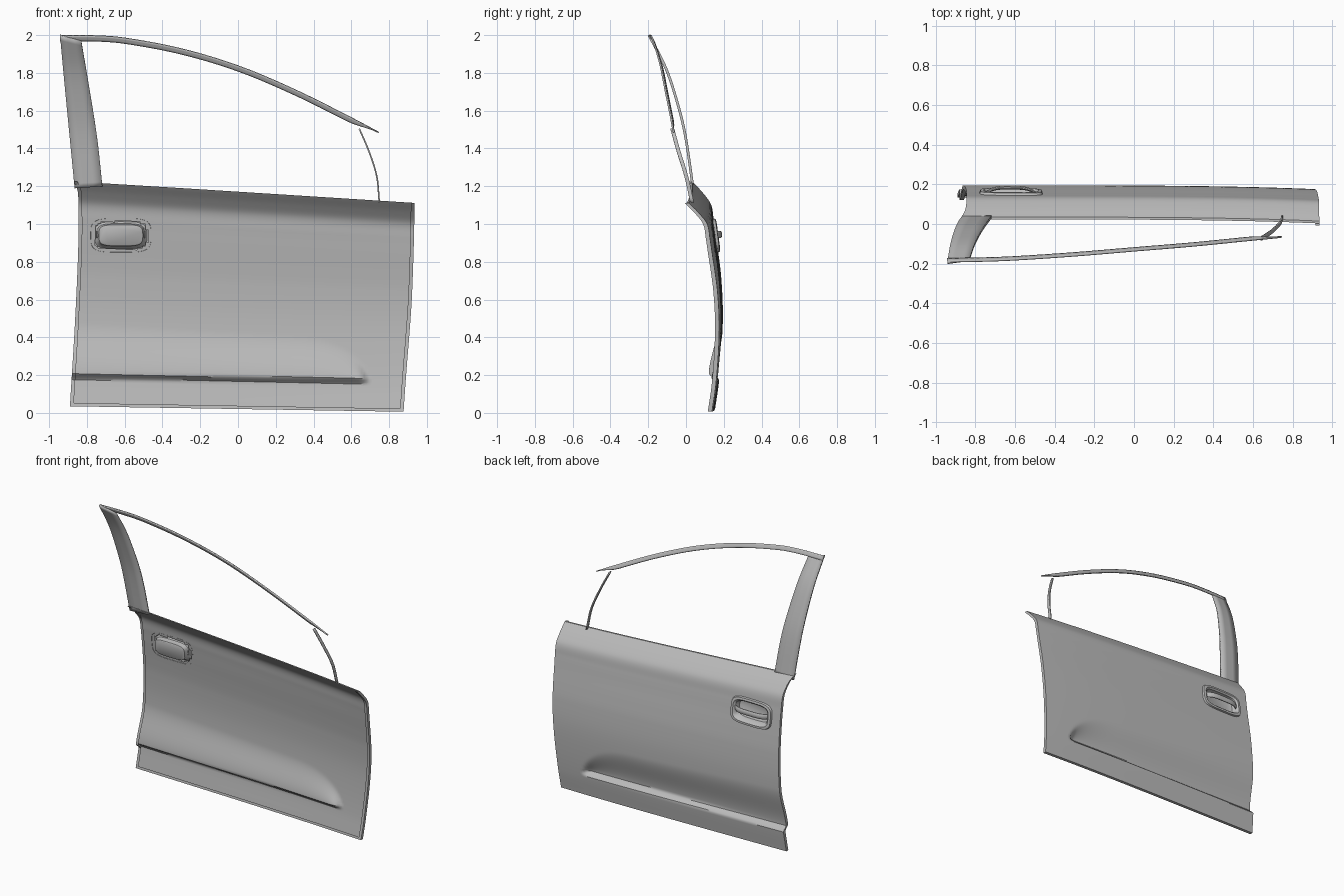
import bpy, bmesh, math
from mathutils import Vector

cube = bpy.data.objects.get("Cube")
if cube:
    bpy.data.objects.remove(cube, do_unlink=True)

paint = bpy.data.materials.new("grey_paint")
paint.use_nodes = True
GREY = (0.5, 0.5, 0.5, 1)
paint.diffuse_color = GREY
paint.node_tree.nodes["Principled BSDF"].inputs["Base Color"].default_value = GREY


def spline(points, t):
    """Smooth interpolation of tuples; the first entry of each is the key."""
    t = max(points[0][0], min(points[-1][0], t))
    i = 0
    while i < len(points) - 2 and t > points[i + 1][0]:
        i += 1
    p, q = Vector(points[i]), Vector(points[i + 1])
    before = Vector(points[max(i - 1, 0)])
    after = Vector(points[min(i + 2, len(points) - 1)])
    span = q[0] - p[0]
    s = (t - p[0]) / span
    m0 = (q - before) / (q[0] - before[0]) * span
    m1 = (after - p) / (after[0] - p[0]) * span
    return ((2*s**3 - 3*s*s + 1) * p + (s**3 - 2*s*s + s) * m0
            + (3*s*s - 2*s**3) * q + (s**3 - s*s) * m1)


def smooth(a, b, t):
    t = max(0, min(1, (t - a) / (b - a)))
    return t * t * (3 - 2 * t)


def finish(name, bm, recalc=True, thickness=0):
    if recalc:
        bmesh.ops.recalc_face_normals(bm, faces=bm.faces)
    mesh = bpy.data.meshes.new(name)
    bm.to_mesh(mesh)
    bm.free()
    mesh.materials.append(paint)
    obj = bpy.data.objects.new(name, mesh)
    bpy.context.collection.objects.link(obj)
    bpy.ops.object.select_all(action='DESELECT')
    obj.select_set(True)
    bpy.context.view_layer.objects.active = obj
    bpy.ops.object.shade_smooth_by_angle(angle=math.radians(35))
    if thickness:
        mod = obj.modifiers.new("thickness", 'SOLIDIFY')
        mod.thickness = thickness
        mod.offset = 0
    return obj


# Door skin shape: cross-section, end outlines and lower recess
SECTION = [(0, .155), (.12, .175), (.28, .19), (.43, .195), (.57, .187), (.66, .175),
           (.75, .16), (.83, .147), (.90, .132), (.95, .09), (1, .035)]
REAR = [(0, -.892), (.5, -.862), (.9, -.845), (1.1, -.845), (1.18, -.85), (1.23, -.872)]
FRONT = [(0, .876), (.2, .89), (.4, .906), (.6, .92), (.9, .931), (1.12, .935)]


def belt(x):
    return 1.225 - .063 * (x + .87)


def sill(x):
    return .035 - .016 * (x + .87)


def recess(x, z):
    low = .175 - .016 * (x + .87)
    high = .48 - .06 * (x + .87)
    if x > .3:
        high = low + (high - low) * max(0, 1 - ((x - .3) / .39) ** 2.5) ** .5
    height = high - low
    if height < .005 or not low < z < high:
        return 0
    ledge = smooth(0, .035, z - low)
    slope = 1 - smooth(.15, 1, (z - low) / height)
    return .036 * min(1, height / .12) * ledge * slope


def skin_y(x, z):
    v = (z - sill(x)) / (belt(x) - sill(x))
    u = max(0, min(1, (x + .87) / 1.8))
    return spline(SECTION, v)[1] - .02 * u ** 4 - recess(x, z)


# Handle opening
HX, HZ = -.62, .94


def in_opening(x, z):
    return (abs(x - HX) / .14) ** 4 + (abs(z - HZ) / .074) ** 4 < 1


# Door skin with folded hems on every edge
COLS, ROWS = 120, 110
HEM = -.022
us = [(.011, HEM), (0, HEM)] + [(i / COLS, 0) for i in range(COLS + 1)] + [(1, HEM), (.989, HEM)]
vs = [(.015, HEM), (0, HEM)] + [(j / ROWS, 0) for j in range(ROWS + 1)] + [(1, -.012)]
bm = bmesh.new()
grid = []
for v, ov in vs:
    row = []
    for u, ou in us:
        x0 = -.87 + 1.8 * u
        z = sill(x0) + (belt(x0) - sill(x0)) * v
        rear, front = spline(REAR, z)[1], spline(FRONT, z)[1]
        x = rear + (front - rear) * u
        row.append(bm.verts.new((x, skin_y(x, z) + min(ou, ov), z)))
    grid.append(row)
for a, b in zip(grid, grid[1:]):
    for i in range(len(us) - 1):
        corners = (a[i], b[i], b[i + 1], a[i + 1])
        c = sum((p.co for p in corners), Vector()) / 4
        if not in_opening(c.x, c.z):
            bm.faces.new(corners)
bmesh.ops.delete(bm, geom=[p for p in bm.verts if not p.link_faces], context='VERTS')
finish("door_skin", bm, recalc=False)


# Handle bezel and cup: rounded loops of half width, half height and offset
def bridge(bm, a, b):
    n = len(a)
    for i in range(n):
        bm.faces.new((a[i], a[(i + 1) % n], b[(i + 1) % n], b[i]))


def rounded(c, power):
    return math.copysign(abs(c) ** power, c)


bm = bmesh.new()
last = None
N = 48
for w, h, d in [(.16, .09, -.002), (.155, .086, .012), (.138, .072, .014),
                (.126, .062, .004), (.116, .056, -.03), (.108, .05, -.034)]:
    loop = []
    for k in range(N):
        t = 2 * math.pi * k / N
        x, z = HX + w * rounded(math.cos(t), .5), HZ + h * rounded(math.sin(t), .5)
        loop.append(bm.verts.new((x, skin_y(x, z) + d, z)))
    if last:
        bridge(bm, last, loop)
    last = loop
bm.faces.new(last)
finish("handle_cup", bm)

# Arched pull bar across the cup
bm = bmesh.new()
last = None
for i in range(17):
    s = i / 8 - 1
    x, arch = HX + .128 * s, .03 * (1 - s ** 4) - .004
    y = skin_y(x, HZ) + arch
    loop = [bm.verts.new((x, y + .009 * math.cos(k * math.pi / 5),
                          HZ + .004 + .019 * math.sin(k * math.pi / 5))) for k in range(10)]
    if last:
        bridge(bm, last, loop)
    else:
        bm.faces.new(loop)
    last = loop
bm.faces.new(last)
finish("pull_handle", bm)


# Window frame members: strips between two edges
def strip(name, edge_a, edge_b, thickness, steps=32):
    bm = bmesh.new()
    rows = []
    for i in range(steps + 1):
        a, b = edge_a(i / steps), edge_b(i / steps)
        rows.append([bm.verts.new(Vector(a).lerp(Vector(b), k / 3)) for k in range(4)])
    for a, b in zip(rows, rows[1:]):
        for k in range(3):
            bm.faces.new((a[k], a[k + 1], b[k + 1], b[k]))
    return finish(name, bm, thickness=thickness)


# Rear pillar leans inwards as it rises
LEAN = [(1.18, .045), (1.48, .0), (1.66, -.045), (1.83, -.103), (2, -.19)]
OUTER = [(1.19, -.865), (1.5, -.895), (1.78, -.922), (2, -.942)]
INNER = [(1.2, -.718), (1.45, -.745), (1.7, -.784), (1.97, -.83)]


def pillar_edge(outline):
    def edge(t):
        z = outline[0][0] + t * (outline[-1][0] - outline[0][0])
        return (spline(outline, z)[1], spline(LEAN, z)[1] - .006, z)
    return edge


strip("rear_pillar", pillar_edge(OUTER), pillar_edge(INNER), .014)

# Roof rail sweeps down to a pointed tip
RAIL = [(-.942, -.19, 1.998), (-.75, -.186, 1.997), (-.6, -.18, 1.985), (-.3, -.16, 1.928),
        (0, -.135, 1.838), (.3, -.11, 1.712), (.6, -.08, 1.563), (.745, -.066, 1.486)]


def rail_top(t):
    return spline(RAIL, -.942 + 1.687 * t)


def rail_bottom(t):
    drop = 1 - smooth(.9, 1, t) * .9
    return rail_top(t) + Vector((0, .014, -.029)) * drop


strip("roof_rail", rail_top, rail_bottom, .009, 48)

# Slim front post
POST = [(0, .642, -.075, 1.505), (.35, .695, -.04, 1.38), (.7, .735, .0, 1.25), (1, .748, .03, 1.115)]


def post_edge(shift):
    return lambda t: Vector(spline(POST, t)[1:]) + Vector((0, shift, 0))


strip("front_post", post_edge(-.008), post_edge(.012), .008, 20)
